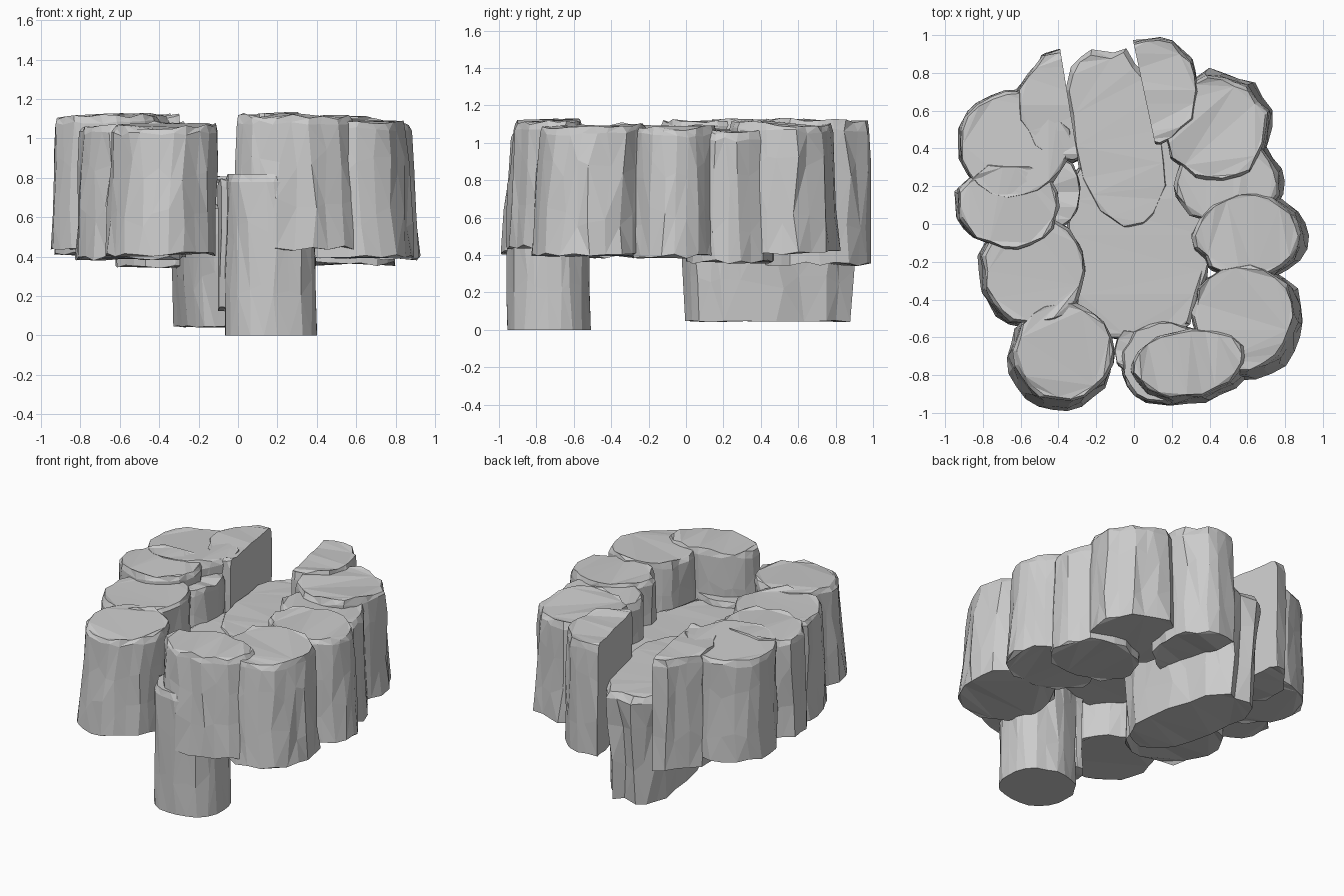
import bpy, bmesh, math, random
from mathutils import Vector

if "Cube" in bpy.data.objects:
    bpy.data.objects.remove(bpy.data.objects["Cube"])


def rock(name, c, r, z, seed, flare=1.0, lean=0.03, rough=0.05, sides=22, turn=0, cut=None,
         chip=0.025, square=1.0):
    """Rough faceted stone pillar: centre, radii, (bottom, top); cut = (point, normal to remove)."""
    rnd = random.Random(seed)
    bm = bmesh.new()
    z0, z1 = z
    edge = [1 + rnd.uniform(-rough, rough) for _ in range(sides)]
    ct, st = math.cos(turn), math.sin(turn)
    out = Vector(c).normalized()
    rings = []
    # side rings from the base upward, then a worn top rim
    for t, inset in ((0, 1), (0.3, 1), (0.65, 1), (0.95, 1), (1, 0.95)):
        s = (flare + (1 - flare) * min(1, t * 1.1)) * inset
        ox, oy = c[0] * (1 + lean * (1 - t)), c[1] * (1 + lean * (1 - t))
        ring = []
        for i in range(sides):
            wob = rnd.uniform(-0.3, 0.3) * (0 if t in (0, 1) else 1)
            a = math.tau * (i + wob) / sides
            k = s * edge[i] * (1 + rnd.uniform(-0.025, 0.025))
            x = r[0] * k * math.copysign(abs(math.cos(a)) ** square, math.cos(a))
            y = r[1] * k * math.copysign(abs(math.sin(a)) ** square, math.sin(a))
            x, y = x * ct - y * st, x * st + y * ct
            h = z0 + (z1 - z0) * t
            if t == 0:
                h += rnd.uniform(0, chip)
            elif t > 0.9:
                # tops fall a little toward the outside of the ring
                h -= rnd.uniform(0, chip) + chip * 2 * max(0, x * out.x + y * out.y)
            else:
                h += rnd.uniform(-0.06, 0.06)
            ring.append(bm.verts.new((ox + x, oy + y, h)))
        rings.append(ring)
    for lo, hi in zip(rings, rings[1:]):
        for i in range(sides):
            j = (i + 1) % sides
            bm.faces.new((lo[i], lo[j], hi[j], hi[i]))
    bm.faces.new(rings[0][::-1])
    bm.faces.new(rings[-1])
    bmesh.ops.triangulate(bm, faces=bm.faces[:])
    # straight split through the stone
    if cut:
        p, n = Vector((*cut[0], 0.5)), Vector((*cut[1], 0))
        geom = bm.verts[:] + bm.edges[:] + bm.faces[:]
        res = bmesh.ops.bisect_plane(bm, geom=geom, plane_co=p, plane_no=n, clear_outer=True)
        edges = [e for e in res['geom_cut'] if isinstance(e, bmesh.types.BMEdge)]
        bmesh.ops.contextual_create(bm, geom=edges)
    bmesh.ops.recalc_face_normals(bm, faces=bm.faces[:])
    me = bpy.data.meshes.new(name)
    bm.to_mesh(me)
    bm.free()
    ob = bpy.data.objects.new(name, me)
    bpy.context.collection.objects.link(ob)
    return ob


# left arc of pillars, back to front
rock("left_split_pillar", (-0.36, 0.63), (0.26, 0.29), (0.34, 1.135), 1, 1.0, 0,
     cut=((-0.39, 0.92), (0.55, 0.09)))
rock("left_pillar_1", (-0.63, 0.42), (0.30, 0.28), (0.40, 1.13), 2, 1.0, 0.01)
rock("left_pillar_2", (-0.66, 0.10), (0.27, 0.23), (0.42, 1.13), 3, 1.02, 0.01)
rock("left_inner_pillar", (-0.41, 0.17), (0.13, 0.20), (0.38, 1.04), 4, 1.0, 0, sides=14)
rock("left_pillar_3", (-0.53, -0.25), (0.27, 0.29), (0.38, 1.09), 5, 1.05)
rock("left_front_pillar", (-0.37, -0.67), (0.26, 0.265), (0.40, 1.08), 6, 1.05, 0.06)

# right arc of pillars, back to front
rock("right_split_pillar", (0.10, 0.71), (0.245, 0.28), (0.34, 1.135), 7, 1.0, 0.01,
     cut=((0.01, 0.90), (-0.47, -0.10)))
rock("right_pillar_1", (0.43, 0.50), (0.275, 0.28), (0.40, 1.12), 8, 1.06)
rock("right_pillar_2", (0.49, 0.22), (0.28, 0.23), (0.35, 1.08), 9, 1.04)
rock("right_pillar_3", (0.60, -0.06), (0.28, 0.22), (0.38, 1.10), 10, 1.08)
rock("right_pillar_4", (0.575, -0.49), (0.275, 0.28), (0.39, 1.11), 11, 1.08, 0.05)
rock("right_front_pillar", (0.29, -0.735), (0.30, 0.18), (0.43, 1.13), 12, 1.1, 0.03, turn=0.17)

# low column under the front right, with a thin shard beside it
rock("front_leg", (0.165, -0.735), (0.235, 0.225), (0.0, 0.82), 13, 1.02, 0, chip=0)
rock("leg_shard", (-0.03, -0.67), (0.075, 0.11), (0.12, 0.80), 14, 1.0, 0, sides=10)

# middle floor: deep back block and thinner front slab
rock("back_floor_block", (-0.09, 0.455), (0.23, 0.47), (0.04, 0.81), 15, 0.9, -0.03,
     chip=0.01, turn=0.19, square=0.75)
rock("front_floor_slab", (0.02, -0.06), (0.38, 0.56), (0.64, 0.80), 16, 1.0, 0, chip=0.01, square=0.8)
